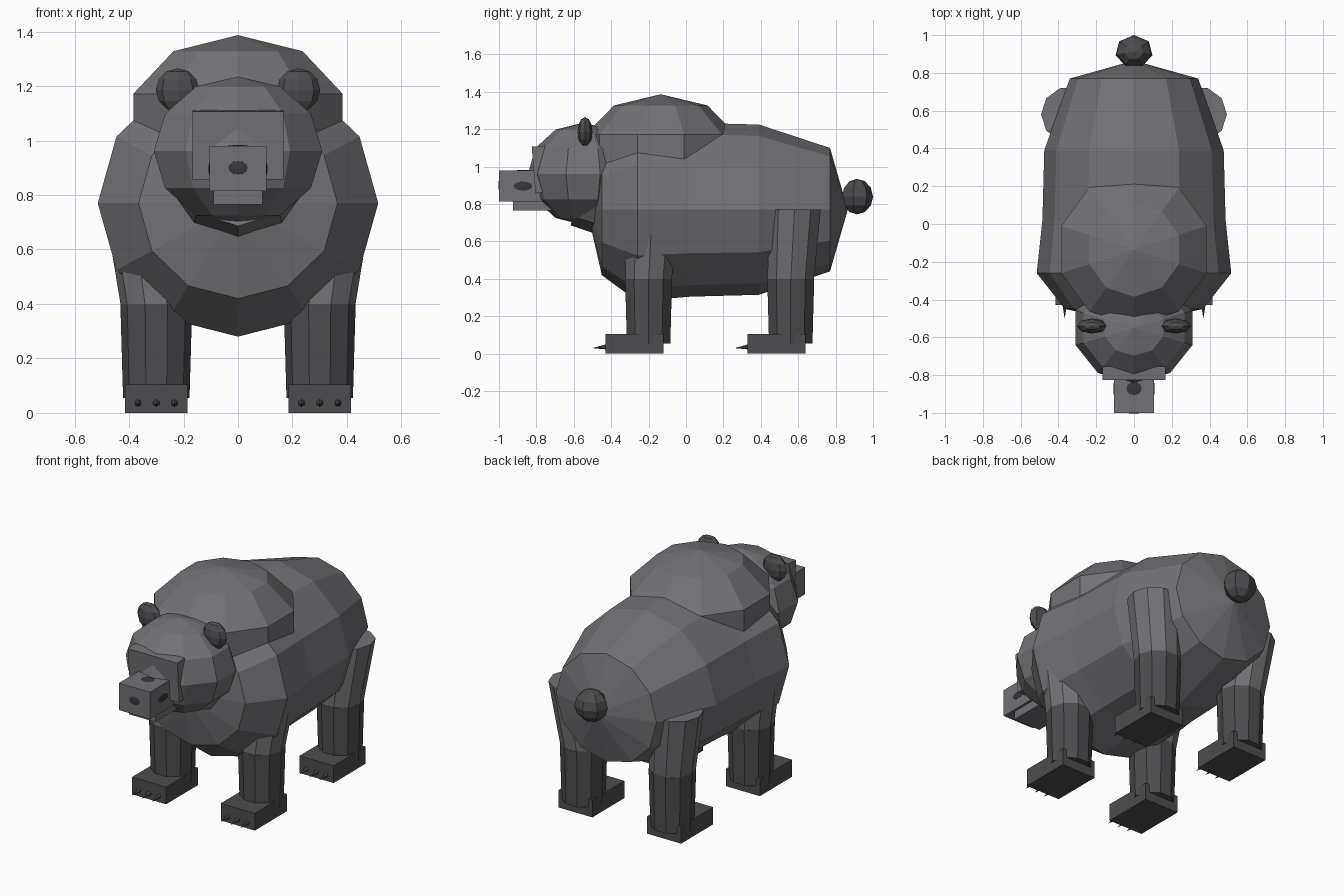
import bpy, bmesh, math
from mathutils import Matrix, Vector

cube = bpy.data.objects.get("Cube")
if cube:
    bpy.data.objects.remove(cube, do_unlink=True)


def material(name, color):
    m = bpy.data.materials.new(name)
    m.use_nodes = True
    m.diffuse_color = (*color, 1)
    m.node_tree.nodes["Principled BSDF"].inputs["Base Color"].default_value = (*color, 1)
    return m


FUR = material("grey fur", (0.17, 0.17, 0.185))
DARK = material("dark fur", (0.075, 0.075, 0.082))
NOSE = material("nose black", (0.04, 0.04, 0.045))


def finish(name, bm, mat):
    bmesh.ops.recalc_face_normals(bm, faces=bm.faces)
    mesh = bpy.data.meshes.new(name)
    bm.to_mesh(mesh)
    bm.free()
    mesh.materials.append(mat)
    obj = bpy.data.objects.new(name, mesh)
    bpy.context.collection.objects.link(obj)
    return obj


def box(name, lo, hi, mat, tilt=0):
    lo, hi = Vector(lo), Vector(hi)
    bm = bmesh.new()
    bmesh.ops.create_cube(bm, size=1)
    m = Matrix.Translation((lo + hi) / 2) @ Matrix.Rotation(tilt, 4, 'X')
    bm.transform(m @ Matrix.Diagonal((*(hi - lo), 1)))
    return finish(name, bm, mat)


def ball(name, center, radii, segments, rings, mat):
    bm = bmesh.new()
    bmesh.ops.create_uvsphere(bm, u_segments=segments, v_segments=rings, radius=1)
    bm.transform(Matrix.Translation(center) @ Matrix.Diagonal((*radii, 1)))
    return finish(name, bm, mat)


def tube(name, a, b, ra, rb, sides, mat):
    """Tapered cylinder from a to b; a zero radius makes a point."""
    a, b = Vector(a), Vector(b)
    axis = b - a
    bm = bmesh.new()
    bmesh.ops.create_cone(bm, cap_ends=True, segments=sides, radius1=ra, radius2=rb, depth=axis.length)
    spin = Vector((0, 0, 1)).rotation_difference(axis.normalized()).to_matrix().to_4x4()
    bm.transform(Matrix.Translation((a + b) / 2) @ spin)
    return finish(name, bm, mat)


def vertical_limb(name, a, b, ra, rb, sides, mat):
    """Leg section with level ends, so that stacked sections meet cleanly."""
    bm = bmesh.new()
    loops = []
    for (x, y, z), r in ((a, ra), (b, rb)):
        angles = [math.tau * i / sides for i in range(sides)]
        loops.append([bm.verts.new((x + r * math.cos(t), y + r * math.sin(t), z)) for t in angles])
    for i in range(sides):
        j = (i + 1) % sides
        bm.faces.new((loops[0][i], loops[0][j], loops[1][j], loops[1][i]))
    bm.faces.new(loops[0])
    bm.faces.new(loops[1])
    return finish(name, bm, mat)


# Barrel body: twelve-sided rings along y with fan ends (y, half width, half height)
SECTIONS = [(-0.45, 0.365, 0.35), (-0.26, 0.515, 0.49), (0.02, 0.485, 0.465),
            (0.39, 0.475, 0.455), (0.77, 0.34, 0.33)]
MID = 0.77
bm = bmesh.new()
rings = []
for y, rx, rz in SECTIONS:
    rings.append([bm.verts.new((rx * math.cos(math.tau * i / 12), y,
                                MID + rz * math.sin(math.tau * i / 12))) for i in range(12)])
chest = bm.verts.new((0, -0.53, MID))
rump = bm.verts.new((0, 0.865, MID))
for i in range(12):
    j = (i + 1) % 12
    for r, s in zip(rings, rings[1:]):
        bm.faces.new((r[i], r[j], s[j], s[i]))
    bm.faces.new((chest, rings[0][i], rings[0][j]))
    bm.faces.new((rump, rings[-1][j], rings[-1][i]))
finish("body", bm, FUR)

# Shoulder hump, neck, head and tail
ball("shoulder_hump", (0, -0.135, 1.075), (0.425, 0.425, 0.312), 10, 5, FUR)
tube("neck", (0, -0.56, 0.94), (0, -0.38, 0.9), 0.26, 0.28, 10, FUR)
ball("head", (0, -0.55, 0.962), (0.325, 0.295, 0.273), 10, 6, FUR)
ball("tail", (0, 0.913, 0.84), (0.1, 0.087, 0.095), 7, 6, DARK)

# Muzzle
box("muzzle_base", (-0.167, -0.815, 0.86), (0.167, -0.745, 1.11), FUR, 0.08)
box("snout", (-0.105, -1, 0.815), (0.105, -0.75, 0.98), FUR)
box("lower_jaw", (-0.09, -0.925, 0.765), (0.09, -0.7, 0.82), FUR)

# Dark nose marks set on the front, top and sides of the snout
for name, center, radii in (("nose_front", (0, -1, 0.9), (0.036, 0.003, 0.025)),
                            ("nose_top", (0, -0.87, 0.98), (0.04, 0.036, 0.003)),
                            ("nose_right", (-0.105, -0.872, 0.897), (0.003, 0.05, 0.024)),
                            ("nose_left", (0.105, -0.872, 0.897), (0.003, 0.05, 0.024))):
    ball(name, center, radii, 12, 6, NOSE)

# Ears, legs, feet and claws
for side, s in (("left", 1), ("right", -1)):
    ball(f"ear_{side}", (s * 0.222, -0.54, 1.185), (0.08, 0.04, 0.08), 8, 6, DARK)
    for end, y in (("front", -0.2), ("rear", 0.56)):
        tag = f"{end}_{side}"
        x = s * 0.3
        vertical_limb(f"upper_leg_{tag}", (x, y, 0.39), (s * 0.345, y + 0.02, 0.77), 0.13, 0.147, 10, FUR)
        vertical_limb(f"lower_leg_{tag}", (x, y, 0.055), (x, y, 0.4), 0.122, 0.132, 10, DARK)
        box(f"foot_{tag}", (x - 0.115, y - 0.23, 0), (x + 0.115, y + 0.08, 0.105), DARK)
        for i in (-1, 0, 1):
            cx = x + i * 0.067
            tube(f"claw_{tag}_{i + 2}", (cx, y - 0.22, 0.037), (cx, y - 0.3, 0.03), 0.015, 0, 6, DARK)
